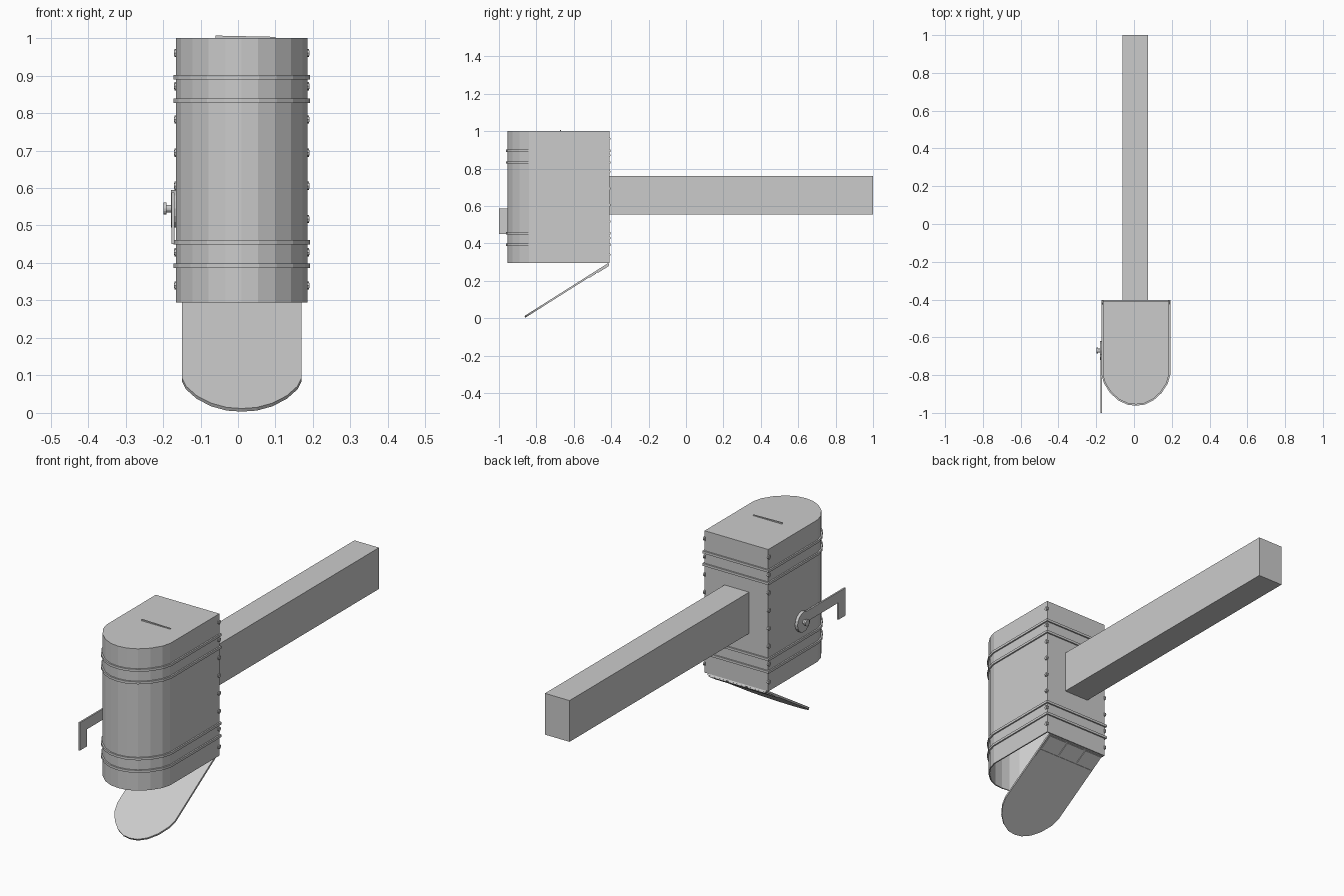
import bpy, bmesh, math
from mathutils import Matrix, Vector

cube = bpy.data.objects.get("Cube")
if cube:
    bpy.data.objects.remove(cube, do_unlink=True)

CX, BACK = 0.01, -0.41       # box centre line and flat back
BOTTOM, TOP = 0.295, 1.0
HALF, DEPTH = 0.175, 0.545
SIDE = CX - HALF             # face carrying the flag


def add_object(name, bm):
    bmesh.ops.recalc_face_normals(bm, faces=bm.faces)
    mesh = bpy.data.meshes.new(name)
    bm.to_mesh(mesh)
    bm.free()
    ob = bpy.data.objects.new(name, mesh)
    bpy.context.collection.objects.link(ob)
    return ob


def arch(half, depth):
    """Counter-clockwise outline: flat back at y = 0, rounded front."""
    curve = [(1, 0.71), (0.93, 0.79), (0.75, 0.88), (0.51, 0.95), (0.25, 0.99)]
    right = [(half * x, -depth * y) for x, y in curve]
    left = [(-x, y) for x, y in right]
    return [(-half, 0)] + left + [(0, -depth)] + right[::-1] + [(half, 0)]


def prism(name, outline, z0, z1, bottom=True, top=True):
    bm = bmesh.new()
    low = [bm.verts.new((x, y, z0)) for x, y in outline]
    high = [bm.verts.new((x, y, z1)) for x, y in outline]
    n = len(outline)
    for i in range(n):
        j = (i + 1) % n
        bm.faces.new((low[i], low[j], high[j], high[i]))
    if bottom:
        bm.faces.new(low[::-1])
    if top:
        bm.faces.new(high)
    return add_object(name, bm)


def box(name, lo, hi):
    bm = bmesh.new()
    lo, hi = Vector(lo), Vector(hi)
    bmesh.ops.create_cube(bm, size=1)
    bmesh.ops.scale(bm, vec=hi - lo, verts=bm.verts)
    bmesh.ops.translate(bm, vec=(lo + hi) / 2, verts=bm.verts)
    return add_object(name, bm)


def disc(name, x0, x1, y, z, radius, sides=16):
    """Cylinder lying along x."""
    bm = bmesh.new()
    place = Matrix.Translation(((x0 + x1) / 2, y, z)) @ Matrix.Rotation(math.pi / 2, 4, 'Y')
    bmesh.ops.create_cone(bm, cap_ends=True, segments=sides, radius1=radius,
                          radius2=radius, depth=abs(x1 - x0), matrix=place)
    return add_object(name, bm)


def thicken(ob, amount, offset):
    mod = ob.modifiers.new("wall", 'SOLIDIFY')
    mod.thickness = amount
    mod.offset = offset
    mod.use_even_offset = True


# Hollow box, open at the bottom end
body = prism("box_body", arch(HALF, DEPTH), BOTTOM, TOP, bottom=False)
body.location = (CX, BACK, 0)
thicken(body, 0.006, -1)

# Raised bands wrapped around the box
for i, z in enumerate((0.393, 0.455, 0.833, 0.895)):
    band = prism(f"band_{i + 1}", arch(HALF, DEPTH), z - 0.006, z + 0.006,
                 bottom=False, top=False)
    band.location = (CX, BACK, 0)
    thicken(band, 0.007, 1)

# Rivets down both back corners
for side, label in ((1, "left"), (-1, "right")):
    face = CX + side * HALF
    for i in range(8):
        z = 0.34 + i * 0.0886
        disc(f"rivet_{label}_{i + 1}", face - side * 0.004, face + side * 0.004,
             BACK - 0.004, z, 0.011, 8)
        disc(f"rivet_head_{label}_{i + 1}", face, face + side * 0.006,
             BACK - 0.004, z, 0.007, 8)

# Thin tilted ridge on the closed end
ridge = box("end_ridge", (-0.08, -0.003, -0.004), (0.08, 0.003, 0.003))
ridge.location = (0.02, -0.67, 1.002)
ridge.rotation_euler.y = math.radians(1.2)

# Hinged door hanging open, with hinge leaves on its outer face
door_parts = [prism("door", arch(0.16, 0.53), -0.01, 0)]
for i, (x0, x1) in enumerate(((-0.155, -0.06), (-0.05, 0.05), (0.06, 0.155))):
    door_parts.append(box(f"hinge_leaf_{i + 1}", (x0, -0.075, -0.015), (x1, -0.005, -0.009)))
door_parts.append(box("door_strip", (-0.158, -0.125, -0.013), (0.158, -0.085, -0.009)))
for part in door_parts:
    part.location = (CX, BACK - 0.006, BOTTOM)
    part.rotation_euler.x = math.radians(32.3)

# Support post
box("post", (-0.06, BACK, 0.555), (0.075, 1.0, 0.76))

# Signal flag: pivot plate, L-shaped arm, and knob
PY, PZ = -0.67, 0.545
disc("flag_pivot_plate", SIDE + 0.001, SIDE - 0.014, PY, PZ, 0.05)
bm = bmesh.new()
arm = [(PY, 0.535), (PY, 0.588), (-1.0, 0.588), (-1.0, 0.45), (-0.945, 0.45), (-0.945, 0.535)]
face = bm.faces.new([bm.verts.new((SIDE - 0.004, y, z)) for y, z in arm])
ext = bmesh.ops.extrude_face_region(bm, geom=[face])
bmesh.ops.translate(bm, vec=(-0.008, 0, 0),
                    verts=[v for v in ext["geom"] if isinstance(v, bmesh.types.BMVert)])
add_object("flag_arm", bm)
disc("flag_knob_stem", SIDE - 0.012, SIDE - 0.027, PY, PZ, 0.01)
disc("flag_knob_head", SIDE - 0.026, SIDE - 0.034, PY, PZ, 0.016)
